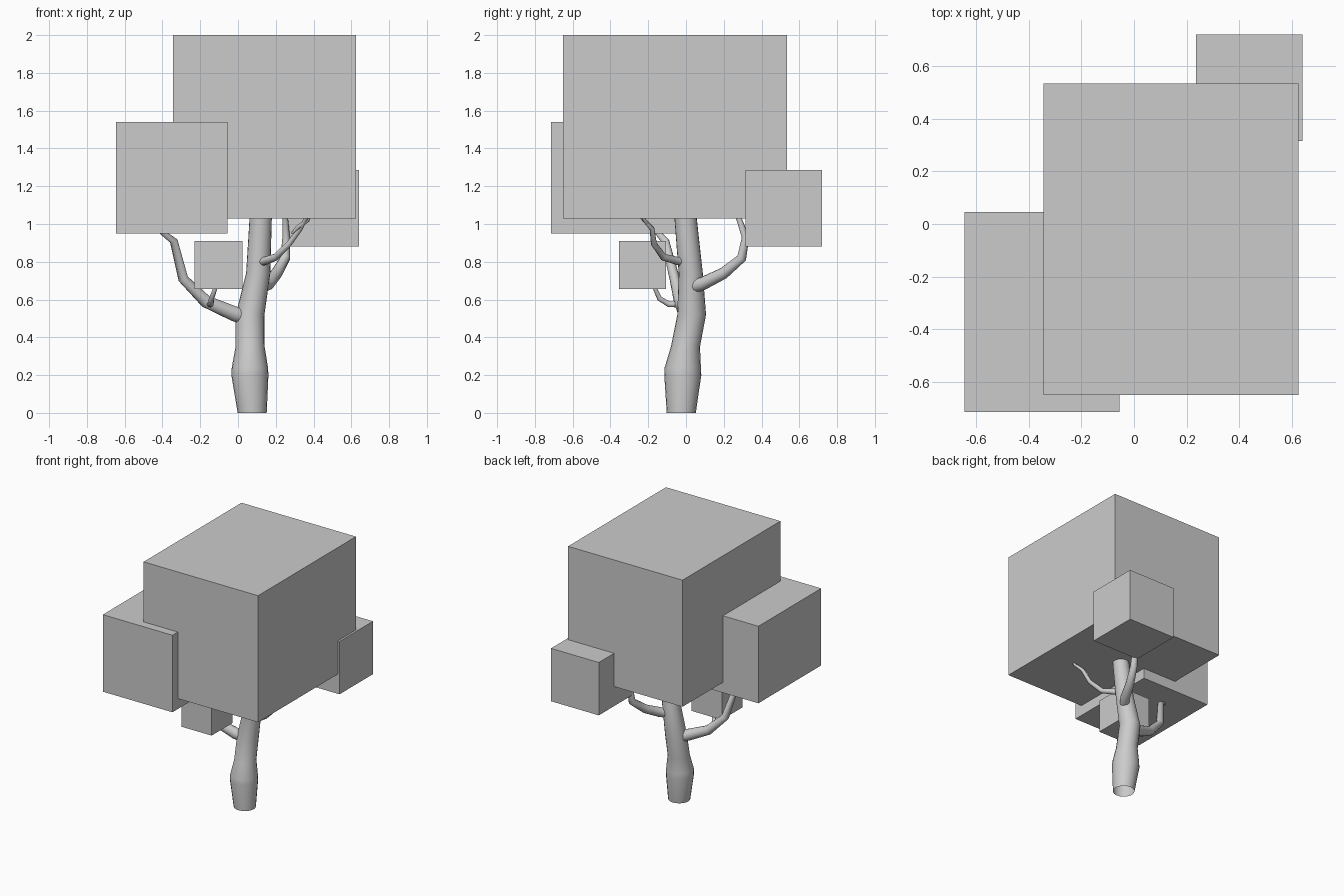
import bpy, bmesh, math
from mathutils import Vector


def finish(name, bm):
    mesh = bpy.data.meshes.new(name)
    bm.to_mesh(mesh)
    bm.free()
    obj = bpy.data.objects.new(name, mesh)
    bpy.context.collection.objects.link(obj)
    return obj


def leaf_block(name, lo, hi):
    bm = bmesh.new()
    bmesh.ops.create_cube(bm, size=1)
    lo, hi = Vector(lo), Vector(hi)
    for v in bm.verts:
        v.co = Vector([(lo[i] + hi[i]) / 2 + v.co[i] * (hi[i] - lo[i]) for i in range(3)])
    return finish(name, bm)


def limb(name, path, sides, level=False):
    """Sweep a round section along (x, y, z, radius) points; level keeps rings horizontal."""
    pts = [Vector(p[:3]) for p in path]
    bm = bmesh.new()
    rings, last = [], Vector((0, 0, 1))
    u, w = Vector((1, 0, 0)), Vector((0, 1, 0))
    for i, p in enumerate(path):
        if not level:
            a, b = pts[max(i - 1, 0)], pts[min(i + 1, len(pts) - 1)]
            t = (b - a).normalized()
            q = last.rotation_difference(t)
            u, w, last = q @ u, q @ w, t
        ring = []
        for k in range(sides):
            ang = 2 * math.pi * k / sides
            ring.append(bm.verts.new(pts[i] + p[3] * (u * math.cos(ang) + w * math.sin(ang))))
        rings.append(ring)
    for r0, r1 in zip(rings, rings[1:]):
        for k in range(sides):
            n = (k + 1) % sides
            bm.faces.new((r0[k], r0[n], r1[n], r1[k])).smooth = True
    return finish(name, bm)


# Foliage blocks
leaf_block("main_foliage", (-0.345, -0.65, 1.03), (0.625, 0.535, 2.0))
leaf_block("left_foliage", (-0.645, -0.715, 0.95), (-0.055, 0.045, 1.54))
leaf_block("back_foliage", (0.235, 0.315, 0.88), (0.64, 0.72, 1.285))
leaf_block("small_foliage", (-0.23, -0.355, 0.655), (0.025, -0.105, 0.91))

# Trunk, open at the base
limb("trunk", [
    (0.075, -0.025, 0.0, 0.077), (0.063, -0.017, 0.2, 0.098), (0.063, -0.017, 0.24, 0.096),
    (0.064, -0.003, 0.35, 0.077), (0.064, 0.03, 0.52, 0.076),
    (0.107, 0.025, 0.74, 0.064), (0.12, -0.002, 1.03, 0.059), (0.125, -0.01, 1.2, 0.055)],
    20, level=True)

# Branches
limb("left_branch", [
    (0.03, 0.02, 0.51, 0.043), (-0.02, 0.0, 0.525, 0.041), (-0.17, -0.03, 0.59, 0.034),
    (-0.29, -0.06, 0.71, 0.027), (-0.34, -0.11, 0.91, 0.021),
    (-0.40, -0.15, 0.955, 0.015), (-0.45, -0.18, 1.0, 0.01)], 12)
limb("left_twig", [
    (-0.15, -0.03, 0.575, 0.017), (-0.145, -0.09, 0.575, 0.016),
    (-0.14, -0.14, 0.605, 0.014), (-0.12, -0.165, 0.66, 0.011),
    (-0.11, -0.175, 0.72, 0.008)], 10)
limb("back_branch", [
    (0.12, 0.04, 0.67, 0.037), (0.16, 0.09, 0.685, 0.035), (0.205, 0.2, 0.74, 0.031),
    (0.25, 0.295, 0.82, 0.026), (0.255, 0.315, 0.93, 0.02),
    (0.25, 0.28, 1.03, 0.015), (0.25, 0.26, 1.1, 0.01)], 12)
limb("right_branch", [
    (0.11, 0.0, 0.8, 0.023), (0.14, -0.04, 0.803, 0.022), (0.2, -0.12, 0.825, 0.019),
    (0.27, -0.17, 0.895, 0.016), (0.33, -0.18, 0.975, 0.013),
    (0.36, -0.23, 1.03, 0.01), (0.38, -0.26, 1.08, 0.007)], 10)
limb("right_twig", [
    (0.285, -0.172, 0.95, 0.006), (0.32, -0.19, 0.985, 0.012),
    (0.37, -0.22, 1.02, 0.01), (0.38, -0.23, 1.05, 0.006)], 8)
